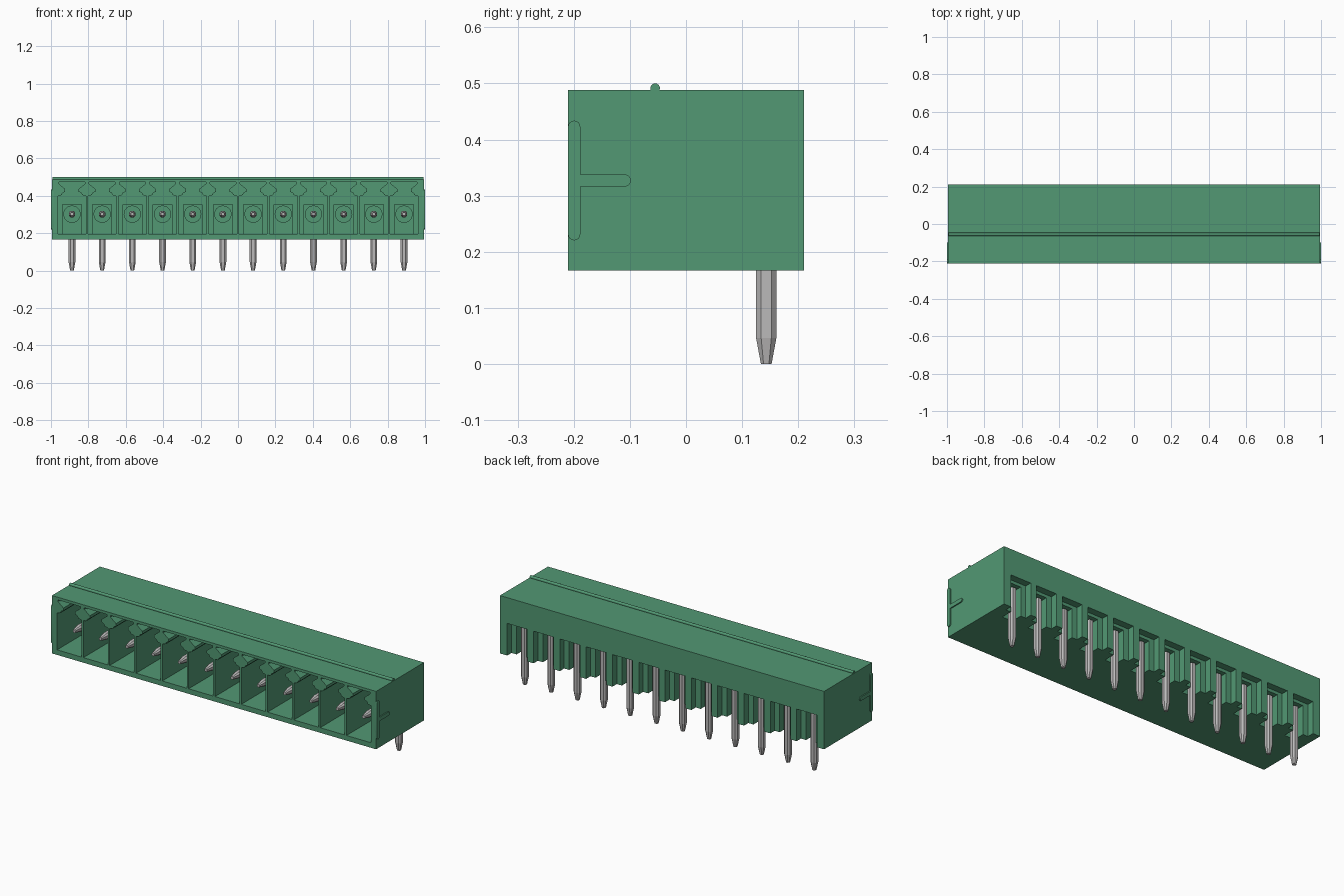
import bpy, bmesh, math
from mathutils import Vector

cube = bpy.data.objects.get("Cube")
if cube:
    bpy.data.objects.remove(cube, do_unlink=True)


def material(name, color, metallic=0.0):
    m = bpy.data.materials.new(name)
    m.use_nodes = True
    m.diffuse_color = color
    bsdf = m.node_tree.nodes["Principled BSDF"]
    bsdf.inputs["Base Color"].default_value = color
    bsdf.inputs["Metallic"].default_value = metallic
    return m


GREEN = material("connector green", (0.085, 0.315, 0.173, 1))
METAL = material("tin grey", (0.50, 0.49, 0.49, 1))
PITCH = 0.1614
COLUMNS = [(i - 5.5) * PITCH for i in range(12)]


def loft(bm, rings):
    """Skin a list of equal-length point rings and cap both ends."""
    loops = [[bm.verts.new(p) for p in ring] for ring in rings]
    n = len(loops[0])
    for a, b in zip(loops, loops[1:]):
        for i in range(n):
            j = (i + 1) % n
            bm.faces.new((a[i], a[j], b[j], b[i]))
    bm.faces.new(loops[0][::-1])
    bm.faces.new(loops[-1])


def box(bm, x0, x1, y0, y1, z0, z1):
    loft(bm, [[(x0, y0, z), (x1, y0, z), (x1, y1, z), (x0, y1, z)] for z in (z0, z1)])


def finish(bm, name, mat):
    bmesh.ops.recalc_face_normals(bm, faces=bm.faces[:])
    mesh = bpy.data.meshes.new(name)
    bm.to_mesh(mesh)
    bm.free()
    mesh.materials.append(mat)
    ob = bpy.data.objects.new(name, mesh)
    bpy.context.collection.objects.link(ob)
    return ob


def smooth(ob):
    bpy.ops.object.select_all(action='DESELECT')
    ob.select_set(True)
    bpy.context.view_layer.objects.active = ob
    bpy.ops.object.shade_smooth_by_angle(angle=math.radians(35))


def cut(target, bm):
    """Subtract a temporary cutter mesh from the target."""
    cutter = finish(bm, "cutter", GREEN)
    cutter.hide_render = True
    mod = target.modifiers.new("cut", 'BOOLEAN')
    mod.operation, mod.solver, mod.object = 'DIFFERENCE', 'EXACT', cutter
    bpy.context.view_layer.objects.active = target
    bpy.ops.object.modifier_apply(modifier=mod.name)
    bpy.data.objects.remove(cutter, do_unlink=True)


# Housing block
bm = bmesh.new()
box(bm, -0.994, 0.994, -0.21, 0.21, 0.167, 0.488)
housing = finish(bm, "housing", GREEN)

# Front sockets with a flared key notch above each
half = [(0.075, 0.195), (0.075, 0.400), (0.055, 0.404), (0.050, 0.416),
        (0.036, 0.422), (0.036, 0.437), (0.070, 0.464), (0.070, 0.473)]
profile = half + [(-x, z) for x, z in reversed(half)]
bm = bmesh.new()
for cx in COLUMNS:
    loft(bm, [[(cx + x, y, z) for x, z in profile] for y in (-0.25, 0.075)])
cut(housing, bm)

# Rear recesses, open at the bottom, then a deeper channel for each pin
for w, y0, y1, top in ((0.062, 0.172, 0.25, 0.345), (0.031, 0.108, 0.20, 0.328)):
    bm = bmesh.new()
    for cx in COLUMNS:
        box(bm, cx - w, cx + w, y0, y1, 0.10, top)
    cut(housing, bm)

# Round boss and square pad around each contact at the socket's rear wall
bm = bmesh.new()
for cx in COLUMNS:
    box(bm, cx - 0.053, cx + 0.053, 0.060, 0.080, 0.195, 0.355)
    loft(bm, [[(cx + 0.046 * math.cos(t * math.tau / 24), y,
                0.302 + 0.046 * math.sin(t * math.tau / 24)) for t in range(24)]
              for y in (0.040, 0.065)])
smooth(finish(bm, "contact_bosses", GREEN))

# Rounded ridge along the top
bm = bmesh.new()
loft(bm, [[(x, -0.055 + 0.0085 * math.cos(t * math.tau / 20),
            0.4915 + 0.0085 * math.sin(t * math.tau / 20)) for t in range(20)]
          for x in (-0.992, 0.992)])
smooth(finish(bm, "top_ridge", GREEN))


# T-shaped guide ribs on both ends
def capsule(a, b, r, steps=8):
    """Rounded bar outline between two (y, z) points."""
    a, b = Vector(a), Vector(b)
    ang = math.atan2(b.y - a.y, b.x - a.x)
    pts = []
    for c, start in ((b, ang - math.pi / 2), (a, ang + math.pi / 2)):
        for k in range(steps + 1):
            t = start + math.pi * k / steps
            pts.append((c.x + r * math.cos(t), c.y + r * math.sin(t)))
    return pts


for side, label in ((1, "left"), (-1, "right")):
    bm = bmesh.new()
    for a, b in (((-0.1992, 0.231), (-0.1992, 0.423)), ((-0.195, 0.327), (-0.109, 0.327))):
        outline = capsule(a, b, 0.0108)
        loft(bm, [[(side * x, y, z) for y, z in outline] for x in (0.985, 1.0)])
    smooth(finish(bm, label + "_guide_rib", GREEN))


# Bent contact pins with chamfered square section
def section(r):
    c = r * 0.5
    return [(r, -c), (r, c), (c, r), (-c, r), (-r, c), (-r, -c), (-c, -r), (c, -r)]


bm = bmesh.new()
loft(bm, [[(x, 0.143 + y, z) for x, y in section(r)]
          for z, r in ((0.0, 0.0095), (0.046, 0.018), (0.319, 0.018))])
loft(bm, [[(x, y, 0.302 + z) for x, z in section(r)]
          for y, r in ((0.145, 0.017), (-0.125, 0.017), (-0.168, 0.008))])
pin = finish(bm, "contact_pin_1", METAL)
pin.location.x = COLUMNS[0]
for i, cx in enumerate(COLUMNS[1:], 2):
    copy = pin.copy()
    copy.name = "contact_pin_%d" % i
    copy.location.x = cx
    bpy.context.collection.objects.link(copy)
